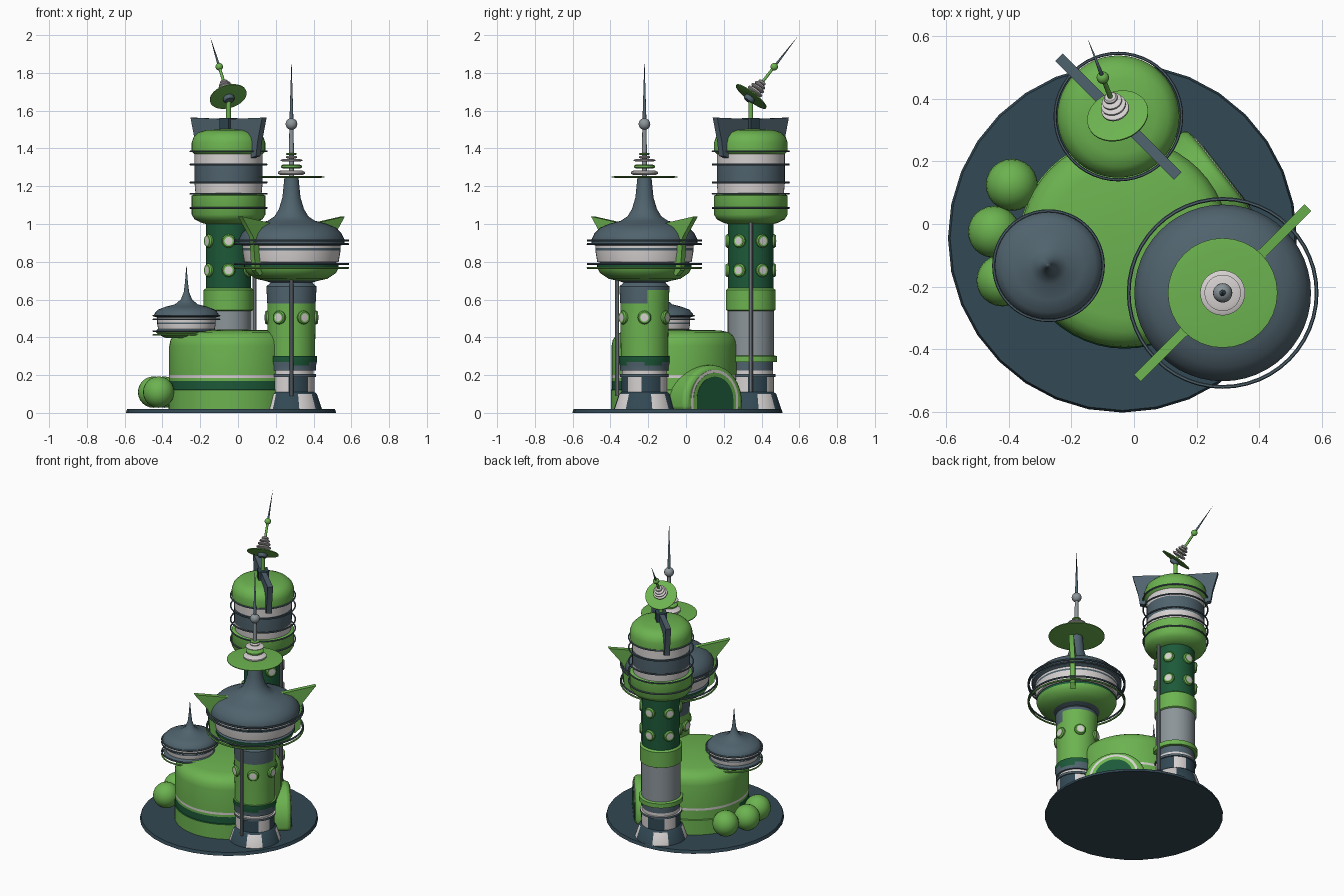
import bpy, bmesh, math
from mathutils import Matrix, Vector

if "Cube" in bpy.data.objects:
    bpy.data.objects.remove(bpy.data.objects["Cube"])


def material(name, rgb):
    m = bpy.data.materials.new(name)
    m.diffuse_color = (*rgb, 1)
    m.use_nodes = True
    m.node_tree.nodes["Principled BSDF"].inputs["Base Color"].default_value = m.diffuse_color
    return m


MATS = [material("leaf green", (.15, .45, .08)), material("dark green", (.012, .10, .04)),
        material("slate", (.08, .125, .155)), material("dark slate", (.032, .065, .088)),
        material("off white", (.68, .64, .64)), material("grey", (.26, .30, .32))]
G, DG, S, DS, W, GR = range(6)


def finish(name, bm, matrix, angle=35):
    bmesh.ops.recalc_face_normals(bm, faces=bm.faces)
    for f in bm.faces:
        f.smooth = True
    for e in bm.edges:
        e.smooth = e.calc_face_angle(0) < math.radians(angle)
    mesh = bpy.data.meshes.new(name)
    bm.to_mesh(mesh)
    bm.free()
    for m in MATS:
        mesh.materials.append(m)
    ob = bpy.data.objects.new(name, mesh)
    ob.matrix_world = matrix
    bpy.context.collection.objects.link(ob)
    return ob


def at(x, y, z=0.0):
    return Matrix.Translation((x, y, z))


def lathe(name, profile, matrix, segs=40, paint=None):
    """Spin (radius, height, colour of the band that starts here); paint may override by angle."""
    bm = bmesh.new()
    rows = [[bm.verts.new((r * math.cos(2 * math.pi * i / segs), r * math.sin(2 * math.pi * i / segs), z))
             for i in range(segs)] for r, z, _ in profile]
    for k in range(len(rows) - 1):
        for i in range(segs):
            j = (i + 1) % segs
            f = bm.faces.new((rows[k][i], rows[k][j], rows[k + 1][j], rows[k + 1][i]))
            col = profile[k][2]
            if paint:
                col = paint((profile[k][1] + profile[k + 1][1]) / 2, (i + .5) * 360 / segs, col)
            f.material_index = col
    bmesh.ops.remove_doubles(bm, verts=bm.verts, dist=1e-5)
    return finish(name, bm, matrix)


def ring(name, radius, z, matrix, col, t=.005):
    pts = [(radius + t * math.cos(a * math.pi / 3), z + t * math.sin(a * math.pi / 3), col) for a in range(7)]
    return lathe(name, pts, matrix, 48)


def washer(name, r, z, h, matrix, col):
    lathe(name, [(0, z - h, col), (r * .8, z - h, col), (r, z - h * .4, col), (r, z + h * .4, col),
                 (r * .8, z + h, col), (0, z + h, col)], matrix, 32)


def ball(name, r, matrix, col, segs=24):
    n = segs // 2
    lathe(name, [(r * math.sin(math.pi * k / n), -r * math.cos(math.pi * k / n), col) for k in range(n + 1)],
          matrix, segs)


def plate(name, outline, matrix, thick, col):
    """Outline in local x/z, extruded along local y, centred."""
    bm = bmesh.new()
    face = bm.faces.new([bm.verts.new((x, -thick / 2, z)) for x, z in outline])
    out = bmesh.ops.extrude_face_region(bm, geom=[face])
    for v in out["geom"]:
        if isinstance(v, bmesh.types.BMVert):
            v.co.y += thick
    for f in bm.faces:
        f.material_index = col
    return finish(name, bm, matrix)


def pair_of_fins(name, outline, matrix, angle, thick, col):
    for k in range(2):
        plate(f"{name}_{k + 1}", outline, matrix @ Matrix.Rotation(math.radians(angle + 180 * k), 4, 'Z'), thick, col)


def windows(name, matrix, radius, z, count, start):
    for k in range(count):
        m = (matrix @ Matrix.Rotation(math.radians(start + k * 360 / count), 4, 'Z')
             @ at(radius, 0, z) @ Matrix.Rotation(math.pi / 2, 4, 'Y'))
        lathe(f"{name}_{k + 1}", [(.036, -.02, G), (.036, .008, G), (.03, .016, G), (.021, .016, W), (0, .018, W)], m, 20)


def foot_paint(z, a, col):
    """White panels between the dark feet."""
    a %= 90
    if z < .1:
        return W if 15 < a < 50 else col
    if .11 < z < .19:
        return W if 45 < a < 82 else col
    return col


FOOT = [(0, .01, DS), (.165, .01, DS), (.135, .10, DS), (.122, .11, DS), (.122, .19, S), (.13, .19, S),
        (.13, .205, W), (.118, .205, W), (.118, .225, S)]

# ground disc
lathe("ground_disc", [(0, 0, DS), (.557, 0, DS), (.55, .02, DS), (0, .02, DS)], at(-.037, -.045), 32)

# round hall with a painted band on its front left side
lathe("round_hall", [(0, .02, G), (.338, .02, G), (.338, .12, G), (.334, .125, G), (.334, .17, G), (.334, .185, W),
                     (.334, .2, G), (.334, .355, G), (.328, .385, G), (.312, .41, G), (.285, .427, G),
                     (.24, .437, G), (0, .442, G)], at(-.03, -.06), 48,
      lambda z, a, c: DG if .122 < z < .172 and 178 < a < 315 else c)


# arched doorway
def arch(half, leg):
    return [(half, 0), *((half * math.cos(math.pi * k / 24), leg + half * math.sin(math.pi * k / 24))
                         for k in range(25)), (-half, 0)]


door = at(.29, .15, .01) @ Matrix.Rotation(math.radians(38 + 90), 4, 'Z')
porch = plate("door_porch", arch(.198, .045), door @ at(0, .13), .26, G)
bevel = porch.modifiers.new("rounded", 'BEVEL')
bevel.width, bevel.segments, bevel.limit_method = .025, 3, 'ANGLE'
for i, (part, half, col) in enumerate([("white_trim", .158, W), ("inner_trim", .143, G), ("panel", .122, DG)]):
    plate("door_" + part, arch(half, .06), door @ at(0, -.002 * i), .006, col)

# ball tanks
for i, (x, y) in enumerate([(-.39, .125), (-.447, -.025), (-.42, -.18)]):
    ball(f"ball_tank_{i + 1}", .083, at(x, y, .11), G)

# small saucer on the hall
pod = at(-.273, -.133)
lathe("small_saucer", [(0, .395, G), (.11, .397, G), (.15, .415, G), (.165, .43, S), (.15, .445, W), (.155, .47, S),
                       (.155, .478, W), (.155, .505, S), (.172, .51, S), (.17, .525, S), (.15, .547, S),
                       (.11, .562, S), (.06, .575, S), (.03, .6, S), (.014, .64, S), (.007, .7, S), (0, .787, S)], pod)
for i, z in enumerate((.413, .433, .495, .515)):
    ring(f"small_saucer_ring_{i + 1}", .175, z, pod, S if i else G)

# front tower
front = at(.283, -.22)


def front_paint(z, a, col):
    if .585 < z < .65:
        return G if 5 < a < 130 else S
    if .25 < z < .27:
        return DG if a % 90 < 45 else S
    return foot_paint(z, a, col)


lathe("front_tower", FOOT + [(.13, .225, S), (.13, .25, DG), (.135, .27, DG), (.135, .3, G), (.125, .3, G),
                             (.128, .58, S), (.132, .65, S), (.132, .67, S), (.11, .69, S), (.16, .705, S),
                             (0, .71, S)], front, 48, front_paint)
windows("front_tower_window", front, .125, .505, 6, 0)
lathe("front_tower_pipe", [(0, .09, GR), (.011, .09, GR), (.011, .72, GR), (0, .72, GR)], front @ at(0, -.145), 10)
lathe("front_saucer", [(0, .69, G), (.12, .695, G), (.19, .71, G), (.235, .74, G), (.25, .77, DG), (.25, .785, S),
                       (.235, .795, W), (.25, .8, W), (.26, .86, S), (.26, .872, W), (.26, .885, S), (.28, .895, S),
                       (.282, .915, S), (.265, .95, S), (.235, .98, S), (.19, 1.0, S), (.125, 1.017, S),
                       (.09, 1.04, S), (.066, 1.08, S), (.048, 1.14, S), (.037, 1.25, S), (0, 1.25, S)], front, 48)
for i, (z, c) in enumerate([(.768, G), (.788, S), (.893, S), (.913, S)]):
    ring(f"front_saucer_ring_{i + 1}", .3, z, front, c, .006)
pair_of_fins("front_saucer_fin", [(.385, 1.04), (.3, .93), (.285, .755), (.25, .725), (.15, .8), (.05, .985),
                                  (.2, 1.01)], front, 45, .03, G)

# back tower
back = at(-.05, .343)
lathe("back_tower", FOOT + [(.118, .27, G), (.138, .27, G), (.138, .3, G), (.122, .305, GR), (.122, .54, G),
                            (.132, .545, G), (.132, .65, G), (.12, .66, DG), (.12, 1.0, G), (.14, 1.005, G),
                            (.18, 1.025, G), (.195, 1.05, G), (.195, 1.15, G), (.175, 1.16, W), (.18, 1.215, S),
                            (.18, 1.315, W), (.18, 1.37, G), (.195, 1.385, G), (.195, 1.43, G), (.185, 1.46, G),
                            (.16, 1.485, G), (.12, 1.497, G), (0, 1.505, G)], back, 48, foot_paint)
for i, z in enumerate((1.085, 1.16, 1.22, 1.315, 1.385)):
    ring(f"back_tower_ring_{i + 1}", .202, z, back, S)
for row, z in enumerate((.755, .91)):
    windows(f"back_tower_window_row_{row + 1}", back, .117, z, 6, 30)
lathe("back_tower_pipe", [(0, .11, GR), (.011, .11, GR), (.011, 1.03, GR), (0, 1.03, GR)], back @ at(.138, 0), 10)
pair_of_fins("back_tower_fin", [(.268, 1.563), (.235, 1.44), (.222, 1.36), (.185, 1.35), (.185, 1.44), (.13, 1.49),
                                (0, 1.495), (0, 1.555)], back, -45, .034, S)
plate("antenna_mount", [(-.033, 1.49), (.033, 1.49), (.033, 1.56), (-.033, 1.56)],
      back @ Matrix.Rotation(math.radians(45), 4, 'Z'), .066, DS)
lathe("antenna_stalk", [(0, 1.54, G), (.013, 1.54, G), (.013, 1.68, G), (0, 1.68, G)], back, 12)


# antennas: dish, stack of washers, ball and needle
def antenna(name, m, dish, stack, knob, knob_r, tip, rod, rod_col, knob_col):
    washer(name + "_dish", dish, 0, .006, m, G)
    for i, (r, z, h, c) in enumerate(stack):
        washer(f"{name}_washer_{i + 1}", r, z, h, m, c)
    ball(name + "_knob", knob_r, m @ at(0, 0, knob), knob_col, 20)
    lathe(name + "_needle", [(0, -.02, rod_col), (rod, -.02, rod_col), (rod * .8, knob, S), (0, tip, S)], m, 12)


antenna("front_antenna", front @ at(0, 0, 1.249), .175,
        [(.072, .022, .012, W), (.055, .055, .011, G), (.058, .088, .006, W), (.03, .105, .006, W),
         (.028, .122, .006, G)], .28, .031, .63, .014, GR, GR)
tilt = Vector((-.098, .252, .325)).to_track_quat('Z', 'Y').to_matrix().to_4x4()
antenna("back_antenna", at(-.052, .345, 1.675) @ tilt, .1,
        [(.03, -.015, .015, S), (.045, .035, .008, W), (.04, .058, .007, W), (.032, .078, .007, W),
         (.022, .096, .007, W)], .205, .02, .415, .009, G, G)
